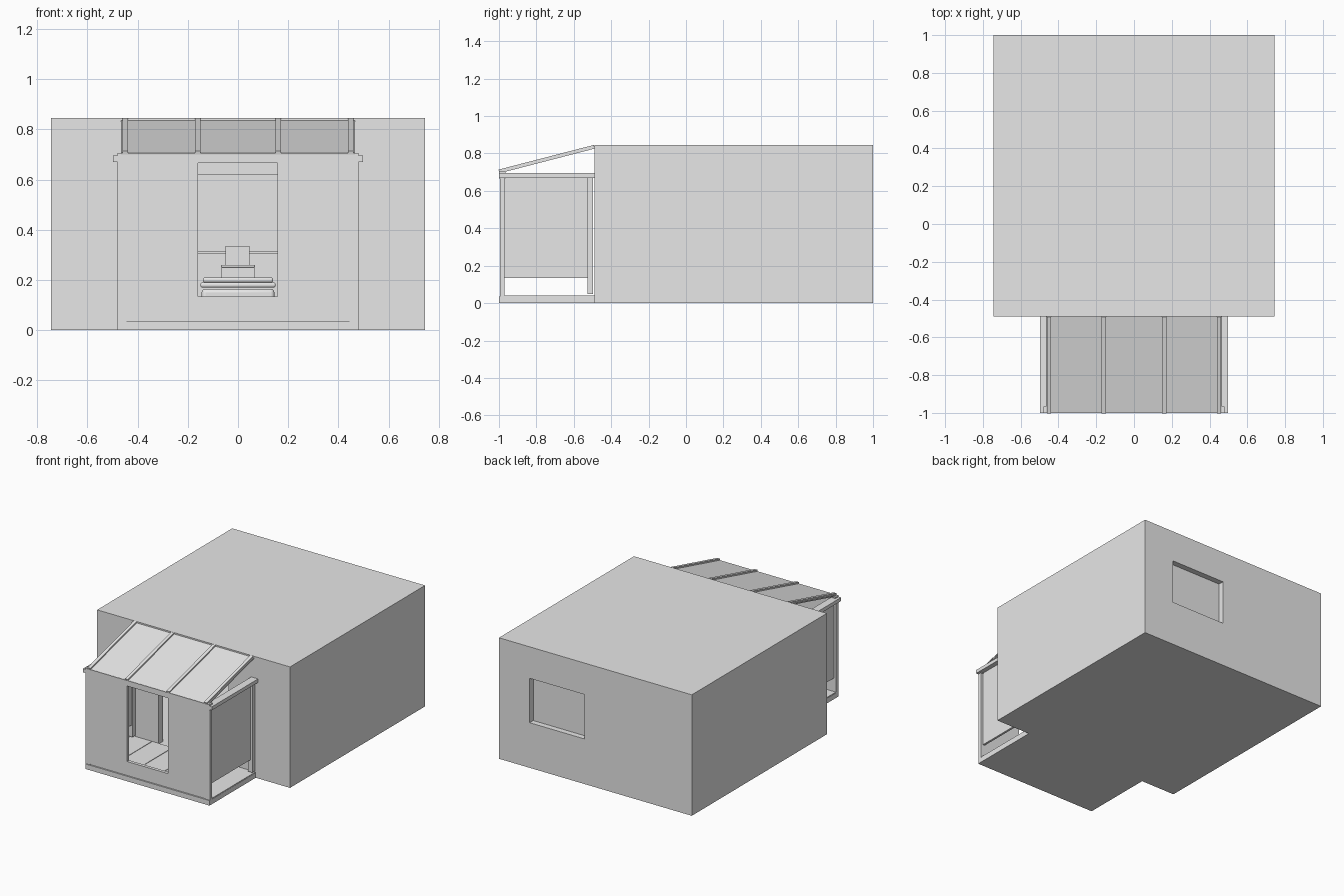
import bpy
import math

old = bpy.data.objects.get("Cube")
if old:
    bpy.data.objects.remove(old, do_unlink=True)

grey = bpy.data.materials.new("plain_grey")
grey.use_nodes = True
grey.diffuse_color = (0.8, 0.8, 0.8, 1)
grey.node_tree.nodes["Principled BSDF"].inputs["Base Color"].default_value = (0.8, 0.8, 0.8, 1)


def box(name, x, y, z, bevel=0):
    """Box from its (low, high) extents on each axis."""
    bpy.ops.mesh.primitive_cube_add(
        size=1, location=[sum(r) / 2 for r in (x, y, z)])
    ob = bpy.context.object
    ob.name = name
    ob.scale = [r[1] - r[0] for r in (x, y, z)]
    bpy.ops.object.transform_apply(location=False, rotation=False, scale=True)
    ob.data.materials.append(grey)
    if bevel:
        mod = ob.modifiers.new("soft_edges", "BEVEL")
        mod.width = bevel
        mod.segments = 3
        bpy.ops.object.shade_smooth_by_angle()
    return ob


def wall(name, x, y, z, hole_x, hole_z):
    """Wall facing y with one rectangular opening."""
    box(name + "_right", (x[0], hole_x[0]), y, z)
    box(name + "_left", (hole_x[1], x[1]), y, z)
    if hole_z[0] > z[0]:
        box(name + "_below", hole_x, y, (z[0], hole_z[0]))
    box(name + "_above", hole_x, y, (hole_z[1], z[1]))


W, FRONT, TOP = 0.745, -0.49, 0.845
SLAB = 0.035
T = 0.05

# Ground slabs
box("house_slab", (-W, W), (FRONT, 1), (0, SLAB))
box("porch_slab", (-0.48, 0.48), (-1, FRONT), (0, SLAB))

# House shell
wall("house_back_wall", (-W, W), (1 - T, 1), (SLAB, TOP - T), (0.085, 0.508), (0.315, 0.625))
wall("house_front_wall", (-W, W), (FRONT, FRONT + T), (SLAB, TOP - T), (-0.27, 0.27), (SLAB, 0.62))
for side, s in (("left", 1), ("right", -1)):
    box("house_wall_" + side, sorted((s * W, s * (W - T))), (FRONT + T, 1 - T), (SLAB, TOP - T))
box("house_roof", (-W, W), (FRONT, 1), (TOP - T, TOP))
box("window_pane", (0.085, 0.508), (0.955, 0.96), (0.315, 0.625))

# Porch floor boards
for i in range(6):
    x = -0.48 + i * 0.16
    box("porch_board", (x + 0.002, x + 0.158), (-0.97, FRONT), (SLAB, 0.04))

# Porch front wall with its opening, and the eaves beam
wall("porch_front_wall", (-0.48, 0.48), (-0.995, -0.972), (0.042, 0.67), (-0.16, 0.157), (0.135, 0.665))
box("porch_sill", (-0.475, 0.475), (-0.99, -0.975), (SLAB, 0.042))
box("eaves_beam", (-0.48, 0.48), (-1, -0.965), (0.665, 0.705))

# Porch sides: panel raised off the floor, posts, rails and side beam
for side, s in (("left", 1), ("right", -1)):
    box("porch_panel_" + side, sorted((s * 0.45, s * 0.465)), (-0.975, -0.497), (0.135, 0.67))
    box("porch_front_post_" + side, sorted((s * 0.445, s * 0.48)), (-0.995, -0.97), (SLAB, 0.67))
    box("porch_rear_post_" + side, sorted((s * 0.445, s * 0.48)), (-0.527, -0.497), (0.05, 0.67))
    box("porch_side_beam_" + side, sorted((s * 0.445, s * 0.498)), (-1, FRONT), (0.67, 0.695))

# Sloping lean-to roof with four rafters
run, rise = 0.51, 0.132
angle = math.atan2(rise, run)
length = math.hypot(run, rise)


def sloped(name, x, thickness, lift):
    ob = box(name, x, (-length / 2, length / 2), (-thickness / 2, thickness / 2))
    ob.rotation_euler.x = angle
    ob.location.y = -1 + run / 2
    ob.location.z = 0.77 + lift
    return ob


sloped("porch_roof_sheet", (-0.467, 0.467), 0.008, -0.004)
for x in (-0.45, -0.16, 0.16, 0.45):
    sloped("rafter", (x - 0.011, x + 0.011), 0.02, 0)

# Sofa inside the house
box("sofa_base", (-0.145, 0.145), (0.45, 0.7), (0.06, 0.165), 0.015)
box("sofa_seat", (-0.15, 0.15), (0.43, 0.7), (0.17, 0.19), 0.008)
box("sofa_cushion", (-0.14, 0.14), (0.44, 0.68), (0.19, 0.21), 0.008)
box("sofa_back", (-0.2, 0.2), (0.7, 0.75), (SLAB, 0.305))
box("sofa_back_cap", (-0.2, 0.2), (0.69, 0.76), (0.305, 0.315))

# Small chair in front of the sofa
box("chair_seat", (-0.065, 0.065), (0.48, 0.6), (0.21, 0.25))
box("chair_rim", (-0.068, 0.068), (0.475, 0.605), (0.25, 0.26), 0.004)
box("chair_back", (-0.05, 0.045), (0.57, 0.6), (0.26, 0.335))
